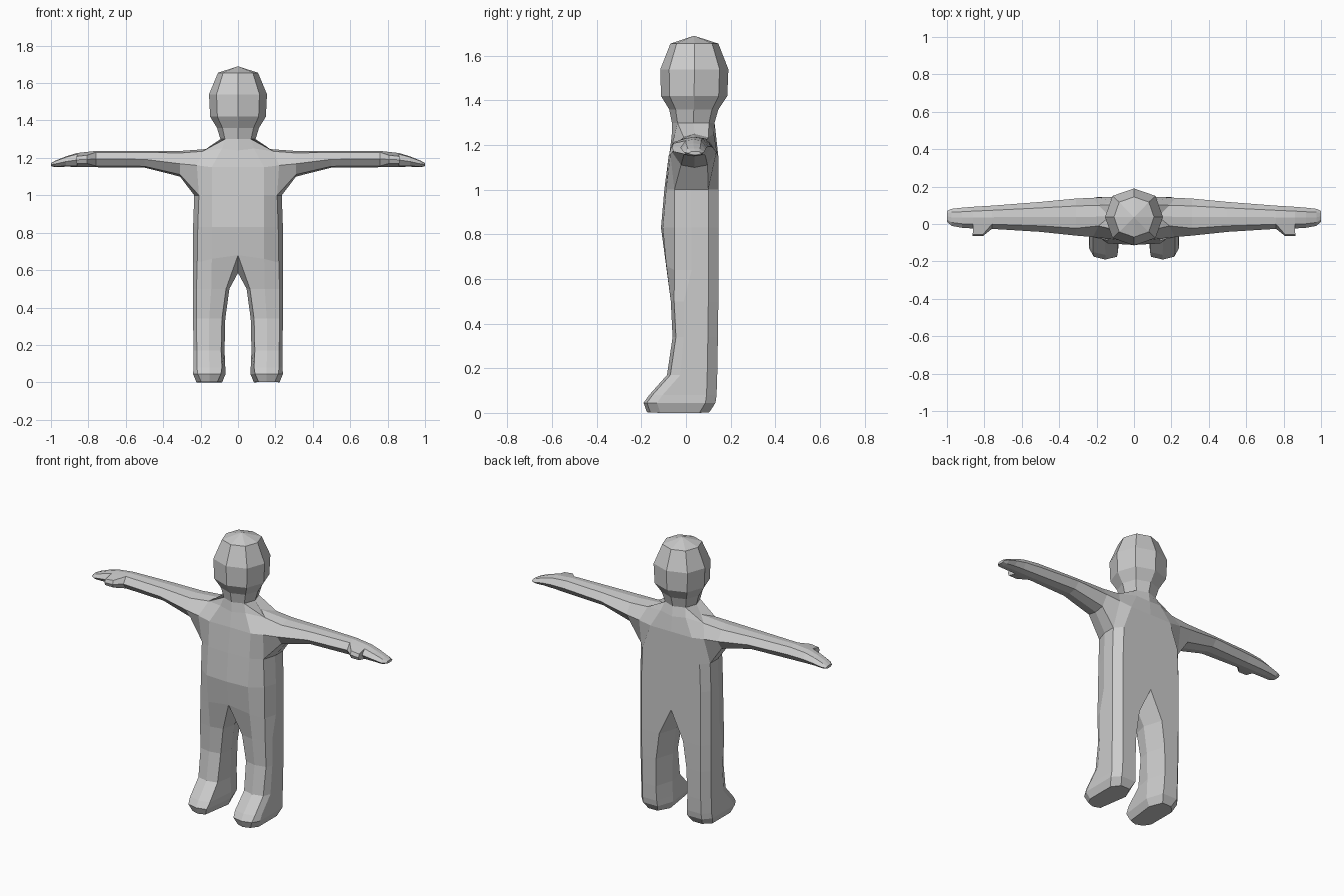
import bpy, bmesh
from mathutils import Vector

if "Cube" in bpy.data.objects:
    bpy.data.objects.remove(bpy.data.objects["Cube"])

bm = bmesh.new()


def ring(points):
    return [bm.verts.new(p) for p in points]


def bridge(a, b, closed=False, columns=None):
    """Quads between two rows of vertices; returns them by column."""
    n = len(a)
    cols = columns or range(n if closed else n - 1)
    return {i: bm.faces.new((a[i], a[(i + 1) % n], b[(i + 1) % n], b[i])) for i in cols}


def torso_row(z, w, yf):
    """Half a torso outline, from front centre round the side to back centre."""
    return ring([(0, yf, z), (.14, yf + .008, z), (w - .025, -.052, z), (w, .025, z),
                 (w, .1, z), (w - .04, .145, z), (0, .145, z)])


def leg_ring(z, xin, xout, yf, yb, corner=.018):
    mid = (xin + xout) / 2
    return ring([(xin + corner, yf + .015, z), (mid, yf, z), (xout - corner, yf + .015, z),
                 (xout, min(yf + .06, -.01), z), (xout, yb - .045, z), (xout - .04, yb, z),
                 (xin + .035, yb, z), (xin, .03, z)])


def arm_ring(x, yf, yb, zb, zt):
    y = [yf + (yb - yf) * t for t in (.2, .5, .8)]
    zm = zb + (zt - zb) * .5
    lip = (zt - zb) * .08
    return ring([(x, y[0], zb + lip), (x, y[1], zb), (x, y[2], zb + lip), (x, yb, zm),
                 (x, y[2], zt - lip), (x, y[1], zt), (x, y[0], zt - lip), (x, yf, zm)])


def head_row(z, rx, yf, yb):
    c, h = (yf + yb) / 2, (yb - yf) / 2
    return ring([(0, yf, z), (rx * .74, c - h * .74, z), (rx, c, z),
                 (rx * .74, c + h * .74, z), (0, yb, z)])


# Torso: hips, belly, chest
hips = ring([(0, -.092, .68), (.14, -.088, .66), (.218, -.052, .64), (.24, .025, .64),
             (.24, .1, .64), (.2, .145, .64), (0, .145, .67)])
belly = torso_row(.83, .24, -.112)
chest = torso_row(1.0, .234, -.097)
bridge(hips, belly)
bridge(belly, chest)

# Shoulders, leaving an opening for the arm at columns 2 to 4
shoulder = ring([(0, -.076, 1.15), (.14, -.078, 1.15), (.22, -.07, 1.16), (.22, .04, 1.16),
                 (.22, .14, 1.16), (.14, .145, 1.15), (0, .145, 1.15)])
collar = ring([(0, -.064, 1.24), (.085, -.05, 1.25), (.19, -.01, 1.235), (.13, .04, 1.25),
               (.19, .1, 1.235), (.085, .125, 1.25), (0, .135, 1.24)])
sides = (0, 1, 4, 5)
bridge(chest, shoulder, columns=sides)
bridge(shoulder, collar, columns=sides)
bm.verts.remove(shoulder[3])

# Neck and head
rows = [head_row(*r) for r in ((1.30, .094, -.063, .128), (1.36, .112, -.075, .145),
                               (1.42, .149, -.112, .185), (1.54, .155, -.115, .19),
                               (1.655, .107, -.07, .145))]
n, c = rows[0], collar
for f in ((c[0], c[1], n[1], n[0]), (c[1], c[2], n[1]), (c[2], c[3], n[2], n[1]),
          (c[3], c[4], n[3], n[2]), (c[4], c[5], n[3]), (c[5], c[6], n[4], n[3])):
    bm.faces.new(f)
for a, b in zip(rows, rows[1:]):
    bridge(a, b)
crown = bm.verts.new((0, .036, 1.69))
for a, b in zip(rows[-1], rows[-1][1:]):
    bm.faces.new((a, b, crown))

# Arm and hand
last = [chest[2], chest[3], chest[4], shoulder[4], collar[4], collar[3], collar[2], shoulder[2]]
palm = None
for r in ((.31, -.062, .136, 1.10, 1.237), (.5, -.042, .118, 1.148, 1.237),
          (.76, -.026, .098, 1.15, 1.237), (.86, -.024, .092, 1.152, 1.226),
          (.92, -.02, .087, 1.153, 1.208), (.975, -.01, .081, 1.15, 1.186),
          (1.0, .012, .07, 1.156, 1.172)):
    new = arm_ring(*r)
    faces = bridge(last, new, closed=True)
    if r[0] == .86:
        palm = [faces[6], faces[7]]
    last = new
bm.faces.new(last)

# Thumb pulled out of the front of the hand
out = bmesh.ops.extrude_face_region(bm, geom=palm)
bmesh.ops.delete(bm, geom=palm, context='FACES_ONLY')
for v in (g for g in out['geom'] if isinstance(g, bmesh.types.BMVert)):
    v.co.x = .835 + (v.co.x - .81) * .55
    v.co.y = -.064 + (v.co.y + .025) * .35
    v.co.z = 1.19 + (v.co.z - 1.19) * .6

# Leg and foot, starting from the hip row plus the crotch point
last = hips + [bm.verts.new((0, .03, .585))]
for r in ((.5, .046, .24, -.068, .145), (.34, .068, .24, -.06, .143),
          (.17, .072, .238, -.085, .14), (.08, .068, .238, -.165, .137),
          (.045, .066, .24, -.19, .132, .025), (.003, .085, .222, -.175, .105, .025)):
    new = leg_ring(*r)
    bridge(last, new, closed=True)
    last = new
bm.faces.new(last)
for v in last[3:5] + last[7:]:
    v.co.z = 0

# Flat-shaded half body, mirrored across x
bmesh.ops.recalc_face_normals(bm, faces=bm.faces)
mesh = bpy.data.meshes.new("body")
bm.to_mesh(mesh)
bm.free()
body = bpy.data.objects.new("body", mesh)
bpy.context.collection.objects.link(body)
mirror = body.modifiers.new("Mirror", 'MIRROR')
mirror.use_clip = True
mirror.merge_threshold = .0005
